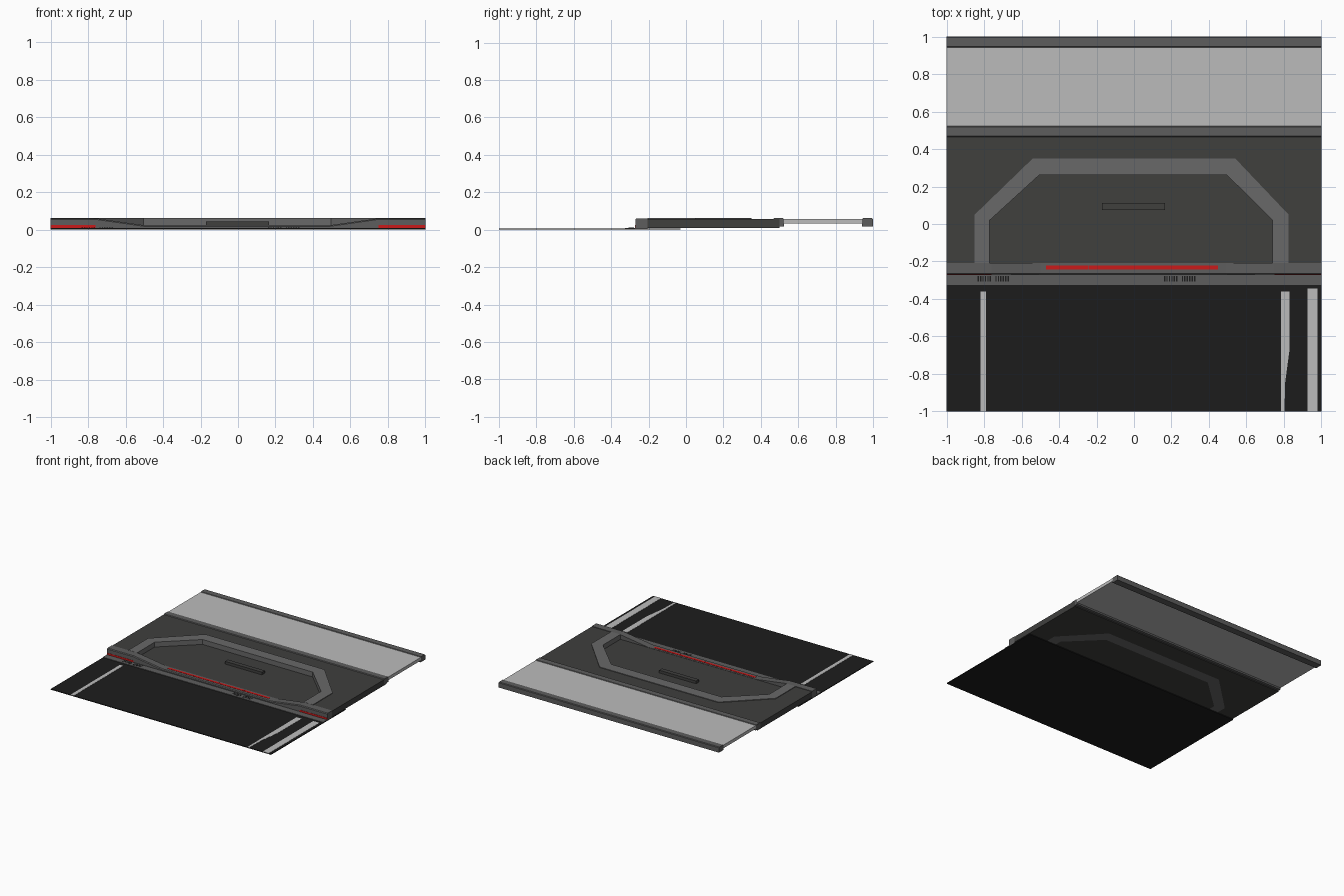
import bpy, bmesh

if "Cube" in bpy.data.objects:
    bpy.data.objects.remove(bpy.data.objects["Cube"])


def mat(name, r, g, b):
    m = bpy.data.materials.new(name)
    m.diffuse_color = (r, g, b, 1)
    m.use_nodes = True
    m.node_tree.nodes["Principled BSDF"].inputs["Base Color"].default_value = m.diffuse_color
    return m


ASPHALT = mat("asphalt", 0.012, 0.012, 0.012)
DARK = mat("dark_ground", 0.05, 0.05, 0.048)
CURB = mat("curb_grey", 0.11, 0.11, 0.11)
PATH = mat("path_grey", 0.14, 0.14, 0.14)
LIGHT = mat("pale_grey", 0.5, 0.5, 0.5)
RED = mat("red_paint", 0.6, 0.01, 0.01)


def finish(name, bm, m):
    bmesh.ops.recalc_face_normals(bm, faces=bm.faces)
    me = bpy.data.meshes.new(name)
    bm.to_mesh(me)
    bm.free()
    me.materials.append(m)
    ob = bpy.data.objects.new(name, me)
    bpy.context.collection.objects.link(ob)
    return ob


def loft(name, rings, m):
    """Skin a list of equal-length closed cross-sections and cap the ends."""
    bm = bmesh.new()
    vs = [[bm.verts.new(p) for p in r] for r in rings]
    n = len(vs[0])
    for a, b in zip(vs, vs[1:]):
        for i in range(n):
            j = (i + 1) % n
            bm.faces.new((a[i], a[j], b[j], b[i]))
    bm.faces.new(vs[0])
    bm.faces.new(vs[-1])
    return finish(name, bm, m)


def prism(name, pts, z0, z1, m):
    return loft(name, [[(x, y, z) for x, y in pts] for z in (z0, z1)], m)


def box(name, x0, x1, y0, y1, z0, z1, m):
    return prism(name, [(x0, y0), (x1, y0), (x1, y1), (x0, y1)], z0, z1, m)


# road with painted lane lines
box("road", -1, 1, -1, -0.03, 0, 0.006, ASPHALT)
box("lane_line_left", -0.82, -0.79, -1, -0.36, 0.005, 0.0075, LIGHT)
box("lane_line_right", 0.925, 0.98, -1, -0.345, 0.005, 0.0075, LIGHT)
prism("lane_line_tapered", [(0.785, -1), (0.803, -1), (0.806, -0.85), (0.83, -0.67),
                            (0.83, -0.36), (0.785, -0.36)], 0.005, 0.0075, LIGHT)

# gutter and drain grates
box("gutter", -1, 1, -0.325, -0.26, 0.003, 0.01, CURB)
for start in (-0.835, -0.74, 0.16, 0.255):
    for i in range(6):
        x = start + i * 0.013
        box("drain_slot", x, x + 0.007, -0.308, -0.278, 0.009, 0.011, ASPHALT)

# front curb, dropping to a driveway in the middle
stations = [(-1, 0.061), (-0.76, 0.061), (-0.5, 0.024),
            (0.49, 0.024), (0.75, 0.061), (1, 0.061)]
loft("front_curb", [[(x, -0.27, 0.005), (x, -0.27, h - 0.006), (x, -0.264, h),
                     (x, -0.207, h), (x, -0.207, 0.005)] for x, h in stations], CURB)
for x0, x1 in ((-1, -0.76), (0.75, 1)):
    box("red_curb_paint", x0, x1, -0.272, -0.268, 0.008, 0.024, RED)
for i in range(4):
    x = -0.47 + i * 0.23
    box("red_threshold", x, x + 0.228, -0.242, -0.222, 0.02, 0.026, RED)

# path around the sunken court
outer = [(-0.85, -0.207), (-0.85, 0.05), (-0.54, 0.35),
         (0.54, 0.35), (0.825, 0.05), (0.825, -0.207)]
inner = [(-0.77, -0.207), (-0.77, 0.02), (-0.505, 0.262),
         (0.495, 0.262), (0.74, 0.02), (0.74, -0.207)]
loft("court_path", [[(*o, 0.01), (*o, 0.062), (*i, 0.062), (*i, 0.01)]
                    for o, i in zip(outer, inner)], PATH)
prism("court_floor", inner, 0.01, 0.022, DARK)
box("court_island", -0.17, 0.165, 0.075, 0.112, 0.02, 0.044, DARK)

# raised ground outside the path
ground = [(-1, -0.207), (-1, 0.05), (-1, 0.5), (1, 0.5), (1, 0.05), (1, -0.207)]
loft("raised_ground", [[(*g, 0.01), (*g, 0.057), (*o, 0.057), (*o, 0.01)]
                       for g, o in zip(ground, outer)], DARK)

# rear curbs with the pale walkway between them
for name, y0, y1 in (("middle_curb", 0.465, 0.523), ("rear_curb", 0.942, 1.0)):
    c = 0.005
    sec = [(y0, 0.018), (y0, 0.062 - c), (y0 + c, 0.062),
           (y1 - c, 0.062), (y1, 0.062 - c), (y1, 0.018)]
    loft(name, [[(x, y, z) for y, z in sec] for x in (-1, 1)], CURB)
box("rear_walkway", -1, 1, 0.52, 0.945, 0.032, 0.058, LIGHT)
